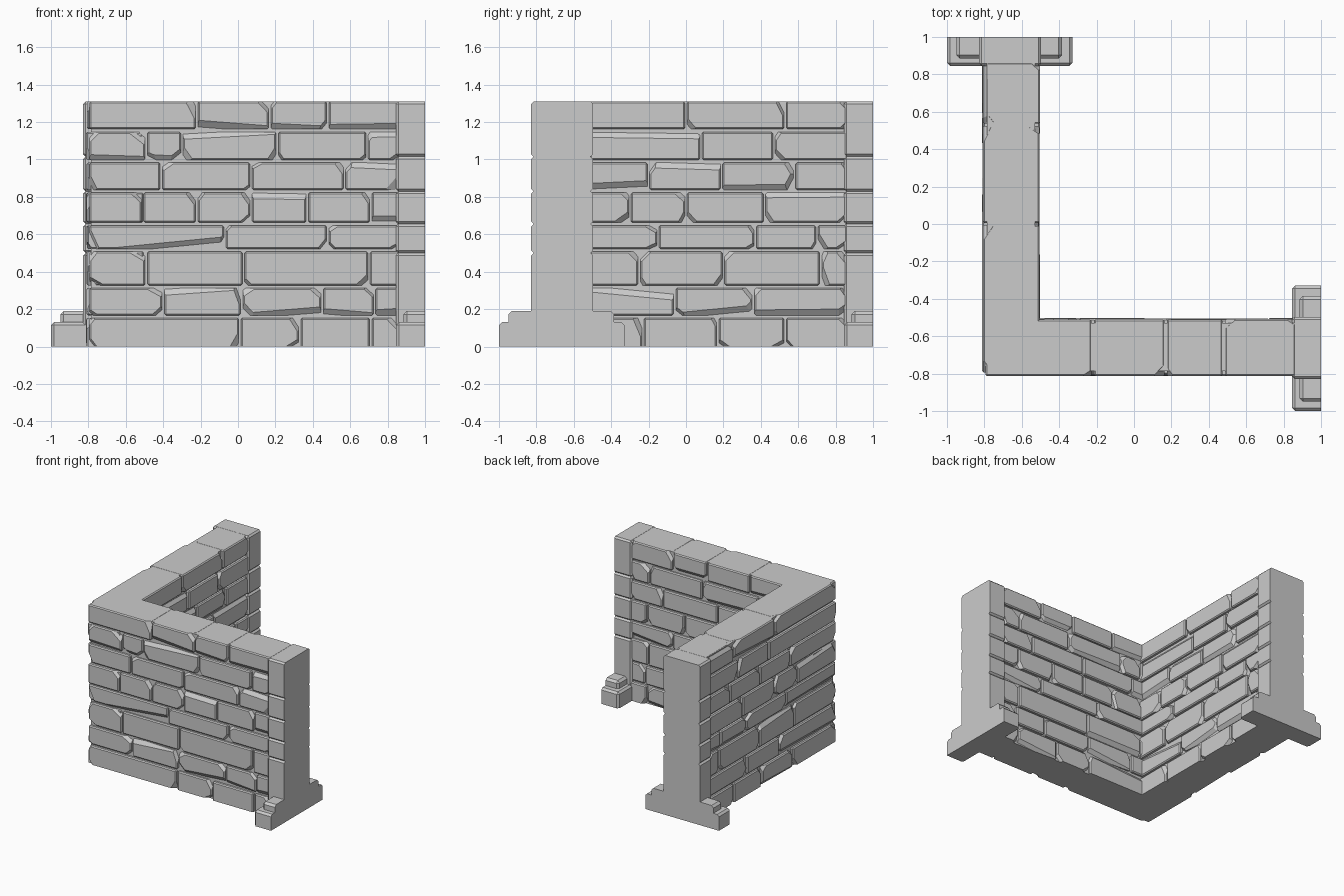
import bpy, bmesh, random
from mathutils import Vector

if "Cube" in bpy.data.objects:
    bpy.data.objects.remove(bpy.data.objects["Cube"])

random.seed(7)
TOP, END = 1.31, 1.0
Z = [0, 0.16, 0.32, 0.515, 0.655, 0.83, 0.99, 1.155, TOP]
FACE_OUT, FACE_IN = -0.81, -0.507

# Vertical joints of each course, bottom to top
FRONT = [[0.01, 0.33, 0.71], [-0.4, 0.02, 0.45, 0.73], [-0.49, 0.03, 0.7],
         [-0.07, 0.48], [-0.51, -0.22, 0.07, 0.37, 0.71], [-0.41, 0.07, 0.57],
         [-0.49, -0.3, 0.21, 0.69], [-0.22, 0.17, 0.48]]
SIDE = [[-0.23, 0.17, 0.53], [-0.06, 0.36], [-0.25, 0.2, 0.72],
        [-0.15, 0.37, 0.7], [-0.3, 0.0, 0.42], [-0.2, 0.19, 0.58],
        [0.08, 0.47], [0.0, 0.53]]


def cut(bm, point, normal):
    bmesh.ops.bisect_plane(bm, geom=bm.verts[:] + bm.edges[:] + bm.faces[:], dist=1e-5,
                           plane_co=point, plane_no=normal, clear_outer=True)
    bmesh.ops.holes_fill(bm, edges=[e for e in bm.edges if e.is_boundary], sides=0)


def block(target, lo, hi, bevel=0.0, chips=False):
    """Bevelled, optionally chipped stone, trimmed flush with the model limits."""
    lo, hi = Vector(lo), Vector(hi)
    ext_lo, ext_hi = lo.copy(), hi.copy()
    if bevel:
        ext_lo.z -= 0.02 if lo.z <= 0 else 0
        ext_hi.z += 0.02 if hi.z >= TOP else 0
        ext_hi.x += 0.03 if hi.x >= END else 0
    bm = bmesh.new()
    bmesh.ops.create_cube(bm, size=1)
    mid, size = (ext_lo + ext_hi) / 2, ext_hi - ext_lo
    for v in bm.verts:
        v.co = mid + Vector(v.co[i] * size[i] for i in range(3))
    if bevel:
        bmesh.ops.bevel(bm, geom=bm.edges[:], offset=bevel, segments=1,
                        profile=0.5, affect='EDGES')
    if chips:
        for sy in (-1, 1):
            y = hi.y if sy > 0 else lo.y
            # broken corners
            for sx in (-1, 1):
                for sz in (-1, 1):
                    if random.random() < 0.33:
                        corner = Vector((hi.x if sx > 0 else lo.x, y, hi.z if sz > 0 else lo.z))
                        n = Vector((sx * random.uniform(0.4, 1), sy * random.uniform(0.5, 1.0),
                                    sz * random.uniform(0.3, 0.9))).normalized()
                        cut(bm, corner - n * random.uniform(0.022, 0.038), n)
            # worn long edge
            if random.random() < 0.4:
                sz = random.choice((-1, -1, 1))
                edge = Vector((mid.x, y, hi.z if sz > 0 else lo.z))
                n = Vector((random.uniform(-0.06, 0.06), sy * 0.8, sz * 0.6)).normalized()
                cut(bm, edge - n * random.uniform(0.014, 0.022), n)
    if bevel:
        cut(bm, (0, 0, TOP), (0, 0, 1))
        cut(bm, (0, 0, 0), (0, 0, -1))
        cut(bm, (END, 0, 0), (1, 0, 0))
    temp = bpy.data.meshes.new("temp")
    bm.to_mesh(temp)
    bm.free()
    target.from_mesh(temp)
    bpy.data.meshes.remove(temp)


def finish(bm, name, swap):
    """Make the object; swap mirrors it over the diagonal for the side wall."""
    if swap:
        for v in bm.verts:
            v.co.x, v.co.y = v.co.y, v.co.x
    bmesh.ops.recalc_face_normals(bm, faces=bm.faces[:])
    mesh = bpy.data.meshes.new(name)
    bm.to_mesh(mesh)
    bm.free()
    bpy.context.collection.objects.link(bpy.data.objects.new(name, mesh))


for prefix, joints, swap in (("front", FRONT, False), ("side", SIDE, True)):
    # Recessed mortar core
    bm = bmesh.new()
    block(bm, (-0.785, -0.787, 0), (0.9, -0.53, TOP - 0.001))
    finish(bm, prefix + "_wall_mortar", swap)

    # Bricks running through the wall
    bm = bmesh.new()
    for i, course in enumerate(joints):
        xs = [-0.8] + course + [0.87]
        z0 = Z[i] + (0.007 if i else 0)
        z1 = Z[i + 1] - (0.007 if i < 7 else 0)
        for a, b in zip(xs, xs[1:]):
            j = random.uniform(-0.004, 0.004)
            block(bm, (a + 0.006, FACE_OUT + j, z0), (b - 0.006, FACE_IN + j, z1), 0.008, True)
    finish(bm, prefix + "_wall_bricks", swap)

    # End pillar of stacked blocks with chamfered joints
    bm = bmesh.new()
    zs = [0, 0.5, 0.655, 0.83, 1.015, TOP]
    for a, b in zip(zs, zs[1:]):
        block(bm, (0.845, -0.828, a), (END, -0.497, b), 0.013)
    finish(bm, prefix + "_end_pillar", swap)

    # Stepped foot of the pillar
    bm = bmesh.new()
    block(bm, (0.845, -1.0, 0), (END, -0.33, 0.13), 0.016)
    block(bm, (0.885, -0.95, 0.1), (END, -0.385, 0.19), 0.018)
    finish(bm, prefix + "_pillar_foot", swap)
